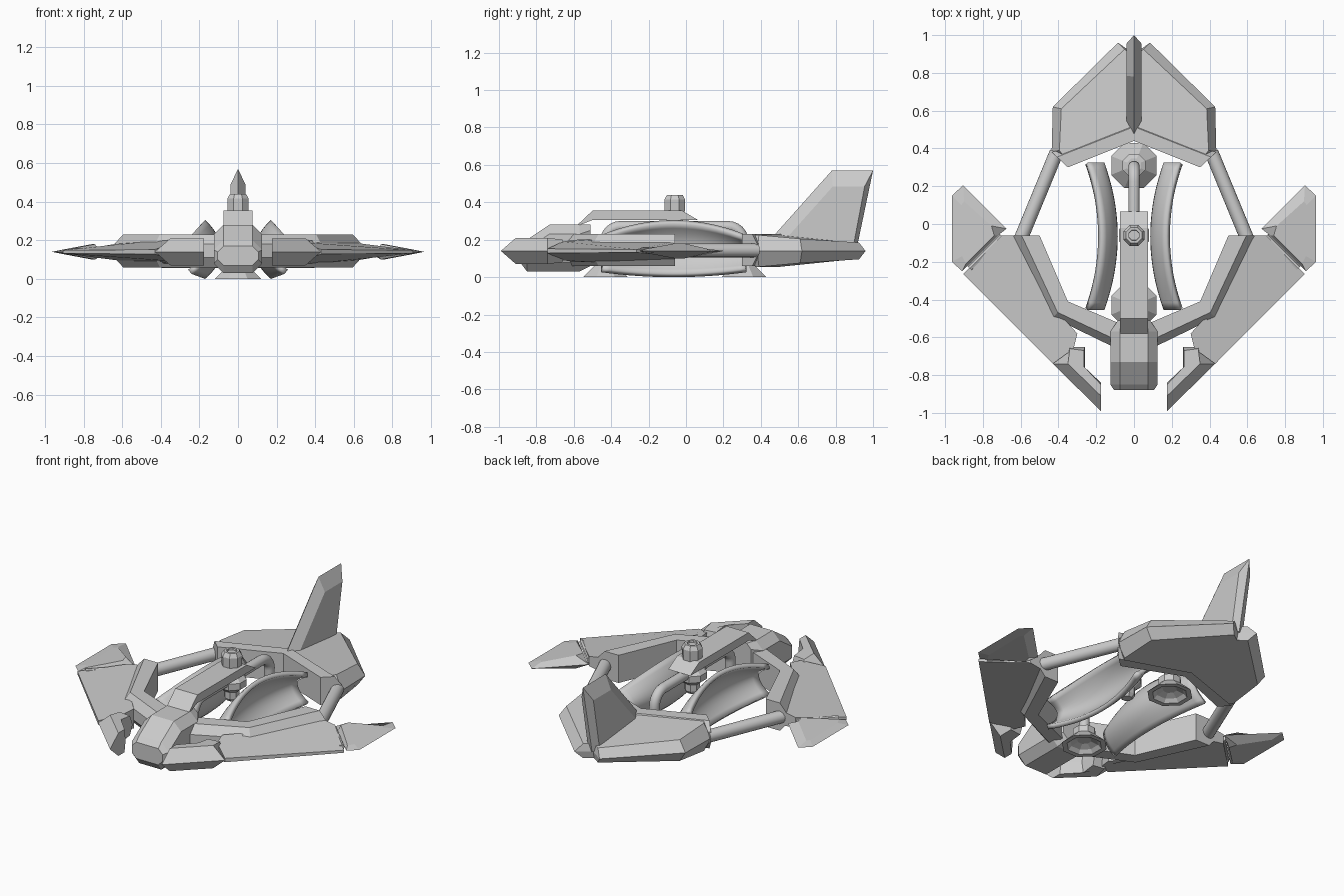
import bpy, bmesh, math
from mathutils import Vector

if "Cube" in bpy.data.objects:
    bpy.data.objects.remove(bpy.data.objects["Cube"])


def make(name, bm, mirror=False, smooth=False):
    bmesh.ops.recalc_face_normals(bm, faces=bm.faces)
    me = bpy.data.meshes.new(name)
    bm.to_mesh(me)
    bm.free()
    ob = bpy.data.objects.new(name, me)
    bpy.context.collection.objects.link(ob)
    if mirror:
        ob.modifiers.new("Mirror", 'MIRROR')
    if smooth:
        bpy.ops.object.select_all(action='DESELECT')
        ob.select_set(True)
        bpy.context.view_layer.objects.active = ob
        bpy.ops.object.shade_smooth_by_angle(angle=math.radians(35))
    return ob


def loft(name, rings, mirror=False, smooth=False):
    """Skin closed rings of 3D points and cap both ends."""
    bm = bmesh.new()
    vs = [[bm.verts.new(p) for p in r] for r in rings]
    n = len(rings[0])
    for a, b in zip(vs, vs[1:]):
        for i in range(n):
            j = (i + 1) % n
            bm.faces.new((a[i], a[j], b[j], b[i]))
    bm.faces.new(vs[0])
    bm.faces.new(vs[-1])
    return make(name, bm, mirror, smooth)


def slab(name, mid, top, zm=0.14, mirror=True):
    """Plate with its widest outline at zm and top mirrored to the bottom."""
    return loft(name, [[(x, y, 2 * zm - z) for x, y, z in top],
                       [(x, y, zm) for x, y in mid], top], mirror)


def beam(name, stations):
    """Chamfered beam through (inner, outer) point pairs."""
    prof = [(0, .23), (.68, .23), (1, .18), (1, .11), (.68, .06), (0, .06)]
    return loft(name, [[(a[0] + (b[0] - a[0]) * f, a[1] + (b[1] - a[1]) * f, z)
                        for f, z in prof] for a, b in stations], True)


def turned(name, x, y, prof, n=8, smooth=False):
    return loft(name, [[(x + r * math.cos((i + .5) * math.tau / n),
                         y + r * math.sin((i + .5) * math.tau / n), z)
                        for i in range(n)] for r, z in prof], False, smooth)


def pipe(name, pts, r, mirror=False, n=16):
    pts = [Vector(p) for p in pts]
    rings = []
    for i, p in enumerate(pts):
        d = (pts[min(i + 1, len(pts) - 1)] - pts[max(i - 1, 0)]).normalized()
        u = d.cross(Vector((1, 0, 0))).normalized()
        w = d.cross(u)
        rings.append([p + r * (u * math.cos(k * math.tau / n) + w * math.sin(k * math.tau / n))
                      for k in range(n)])
    return loft(name, rings, mirror, True)


# Cockpit: octagonal sections (y, half width, chamfer, low, high)
rings = []
for y, w, c, lo, hi in [(-.88, .105, .03, .07, .17), (-.85, .125, .05, .03, .20),
                        (-.73, .125, .05, .03, .28), (-.57, .125, .05, .03, .28),
                        (-.51, .085, .03, .06, .28)]:
    h = [(w, lo + c), (w, hi - c), (w - c, hi), (-w + c, hi),
         (-w, hi - c), (-w, lo + c), (-w + c, lo), (w - c, lo)]
    rings.append([(x, y, z) for x, z in h])
loft("cockpit", rings)

# Spine above the cabin
side = [(-.59, .27), (-.5, .355), (-.02, .355), (.065, .305), (-.5, .305)]
loft("spine", [[(x, y, z) for y, z in side] for x in (-.075, .075)])

# Front frame arms and rear spar
beam("front_arm", [((.08, -.525), (.08, -.665)), ((.35, -.41), (.43, -.495)),
                   ((.5, -.06), (.64, -.06))])
beam("rear_spar", [((0, .44), (0, .55)), ((.35, .30), (.435, .38))])

# Front wing plates
outline = [(.30, -.58), (.32, -.66), (.43, -.74), (.905, -.265), (.70, -.06), (.58, -.06), (.40, -.47)]
half = [.06, .05, .012, .008, .03, .05, .06]
slab("front_wing", outline, [(x, y, .14 + h) for (x, y), h in zip(outline, half)])

# Forward prongs
slab("front_prong",
     [(.43, -.74), (.175, -.99), (.175, -.84), (.26, -.76), (.26, -.65), (.345, -.65)],
     [(.35, -.74, .21), (.175, -.91, .21), (.175, -.85, .21), (.265, -.755, .21),
      (.265, -.67, .20), (.34, -.66, .20)])

# Swivelling wing tips and their hinge rods
slab("wing_tip",
     [(.905, .205), (.964, .15), (.964, -.20), (.91, -.25), (.72, -.06), (.675, -.025)],
     [(.90, .12, .15), (.915, .10, .15), (.91, -.17, .15), (.89, -.21, .152),
      (.74, -.06, .18), (.755, -.01, .18)])
pipe("tip_hinge", [(.87, -.235, .145), (.70, -.065, .145)], .016, True, 8)

# Rear side struts
pipe("side_strut", [(.60, -.08, .143), (.41, .38, .143)], .037, True)

# Tail plates
slab("tail_plate",
     [(0, .50), (.42, .36), (.436, .38), (.43, .62), (.085, .96), (0, .90)],
     [(0, .50, .225), (.38, .37, .225), (.395, .39, .225), (.385, .61, .205),
      (.05, .925, .185), (0, .89, .185)])

# Vertical fin: knife-edged outline with thicker middle
edge = [(.45, .20), (.78, .57), (1.0, .57), (.91, .14)]
core = [(.53, .20), (.785, .485), (.955, .485), (.89, .14)]
loft("tail_fin", [[(-.04, y, z) for y, z in core], [(0, y, z) for y, z in edge],
                  [(.04, y, z) for y, z in core]])

# Concave side shells, bowed towards the centre
bm = bmesh.new()
N, M = 20, 12
grid = []
for i in range(N + 1):
    t = 2 * i / N - 1
    row = []
    for j in range(M + 1):
        s = 2 * j / M - 1
        h = .15 * (1 - .55 * t * t) if s > 0 else .135 * (1 - .2 * t * t)
        row.append(bm.verts.new((.10 + .08 * s * s + .07 * t * t, -.065 + .385 * t, .145 + h * s)))
    grid.append(row)
for i in range(N):
    for j in range(M):
        bm.faces.new((grid[i][j], grid[i + 1][j], grid[i + 1][j + 1], grid[i][j + 1]))
shell = make("side_shell", bm, True, True)
mod = shell.modifiers.new("Solidify", 'SOLIDIFY')
mod.thickness, mod.offset = .028, 0

# Turret cap on the spine and canister hanging below it
turned("top_cap", 0, -.06, [(.058, .35), (.06, .415), (.045, .44), (.03, .44), (.028, .43)])
turned("hanging_canister", 0, -.06, [(.03, .14), (.045, .16), (.045, .2), (.085, .23), (.085, .27), (.04, .31)])

# Flared foot pads with recessed undersides
for label, y in (("front", -.43), ("rear", .31)):
    turned(label + "_pad", 0, y, [(.04, .035), (.08, .02), (.10, 0), (.13, 0), (.065, .06), (.065, .10), (.04, .11)])

# Pipes from the spine down to the pads
for label, y0, y1 in (("rear", .0, .305), ("front", -.12, -.43)):
    d = 1 if y1 > y0 else -1
    bend = [(0, y1 - d * .08 * (1 - math.sin(a)), .19 + .08 * math.cos(a))
            for a in [k * math.pi / 12 for k in range(7)]]
    pipe(label + "_pipe", [(0, y0, .27)] + bend + [(0, y1, .09)], .03)
